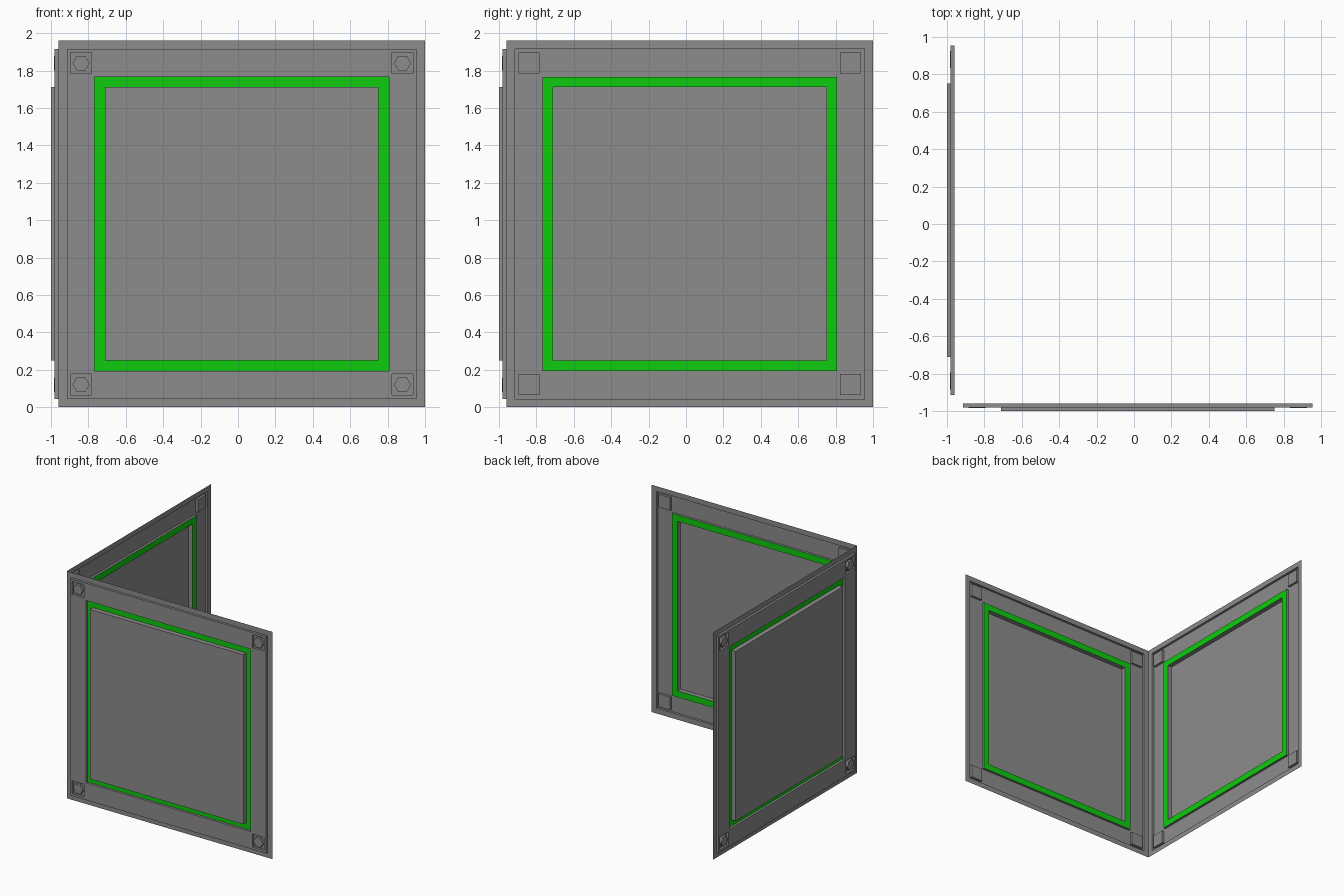
import bpy, bmesh, math

if "Cube" in bpy.data.objects:
    bpy.data.objects.remove(bpy.data.objects["Cube"])

# Colours
def material(name, rgb):
    m = bpy.data.materials.new(name)
    m.diffuse_color = (*rgb, 1)
    m.use_nodes = True
    m.node_tree.nodes["Principled BSDF"].inputs["Base Color"].default_value = m.diffuse_color
    return m

GREY = material("panel grey", (0.262, 0.262, 0.262))
GREEN = material("bright green", (0.0044, 0.597, 0.0044))

# Panel layout: half sizes measured from the panel centre, and distances outward
RIM, FRAME, STRIP, PLATE = 0.98, 0.935, 0.786, 0.731
BOLT, POCKET = 0.8595, 0.056
CENTRE_U, CENTRE_V = 0.02, 0.98
LEVEL = {"border_rim": 0.96, "raised_frame": 0.98, "bolt_pockets": 0.96,
         "green_strip": 0.96, "centre_plate": 1.0}
half = [PLATE, STRIP, BOLT - POCKET, BOLT + POCKET, FRAME, RIM]
CUTS = [-h for h in reversed(half)] + half


def part_at(u, v):
    """Which part of the panel covers this point."""
    r = max(abs(u), abs(v))
    if r < PLATE:
        return "centre_plate"
    if r < STRIP:
        return "green_strip"
    if abs(abs(u) - BOLT) < POCKET and abs(abs(v) - BOLT) < POCKET:
        return "bolt_pockets"
    return "raised_frame" if r < FRAME else "border_rim"


def build_panel(side, place, flip):
    meshes = {}

    def face(part, pts, reverse=False):
        bm = meshes.setdefault(part, bmesh.new()) if part not in meshes else meshes[part]
        if reverse != flip:
            pts = pts[::-1]
        bm.faces.new([bm.verts.new(place(u + CENTRE_U, v + CENTRE_V, w)) for u, v, w in pts])

    # Stepped sheet: flat cells plus the thin walls between levels
    n = len(CUTS) - 1
    mid = [(CUTS[i] + CUTS[i + 1]) / 2 for i in range(n)]
    for i in range(n):
        for j in range(n):
            u0, u1, v0, v1 = CUTS[i], CUTS[i + 1], CUTS[j], CUTS[j + 1]
            a = part_at(mid[i], mid[j])
            h = LEVEL[a]
            face(a, [(u0, v0, h), (u1, v0, h), (u1, v1, h), (u0, v1, h)])
            if i + 1 < n:
                b = part_at(mid[i + 1], mid[j])
                lo, hi = sorted((h, LEVEL[b]))
                if lo < hi:
                    face(a if h == hi else b,
                         [(u1, v0, lo), (u1, v1, lo), (u1, v1, hi), (u1, v0, hi)], h < hi)
            if j + 1 < n:
                b = part_at(mid[i], mid[j + 1])
                lo, hi = sorted((h, LEVEL[b]))
                if lo < hi:
                    face(a if h == hi else b,
                         [(u0, v1, lo), (u1, v1, lo), (u1, v1, hi), (u0, v1, hi)], h == hi)

    # Hexagonal bolt heads standing in the corner pockets
    for su in (-1, 1):
        for sv in (-1, 1):
            ring = [(su * BOLT + 0.0455 * math.cos(k * math.pi / 3),
                     sv * BOLT + 0.0455 * math.sin(k * math.pi / 3)) for k in range(6)]
            face("hex_bolts", [(u, v, 0.983) for u, v in ring])
            for k in range(6):
                p, q = ring[k], ring[(k + 1) % 6]
                face("hex_bolts", [(*p, 0.96), (*q, 0.96), (*q, 0.983), (*p, 0.983)])

    # One object per part
    for part, bm in meshes.items():
        bmesh.ops.remove_doubles(bm, verts=bm.verts[:], dist=1e-5)
        name = side + "_" + part
        me = bpy.data.meshes.new(name)
        bm.to_mesh(me)
        bm.free()
        me.materials.append(GREEN if part == "green_strip" else GREY)
        bpy.context.collection.objects.link(bpy.data.objects.new(name, me))


# Two matching panels meeting at the front left corner
build_panel("front", lambda u, v, w: (u, -w, v), False)
build_panel("left", lambda u, v, w: (-w, u, v), True)
